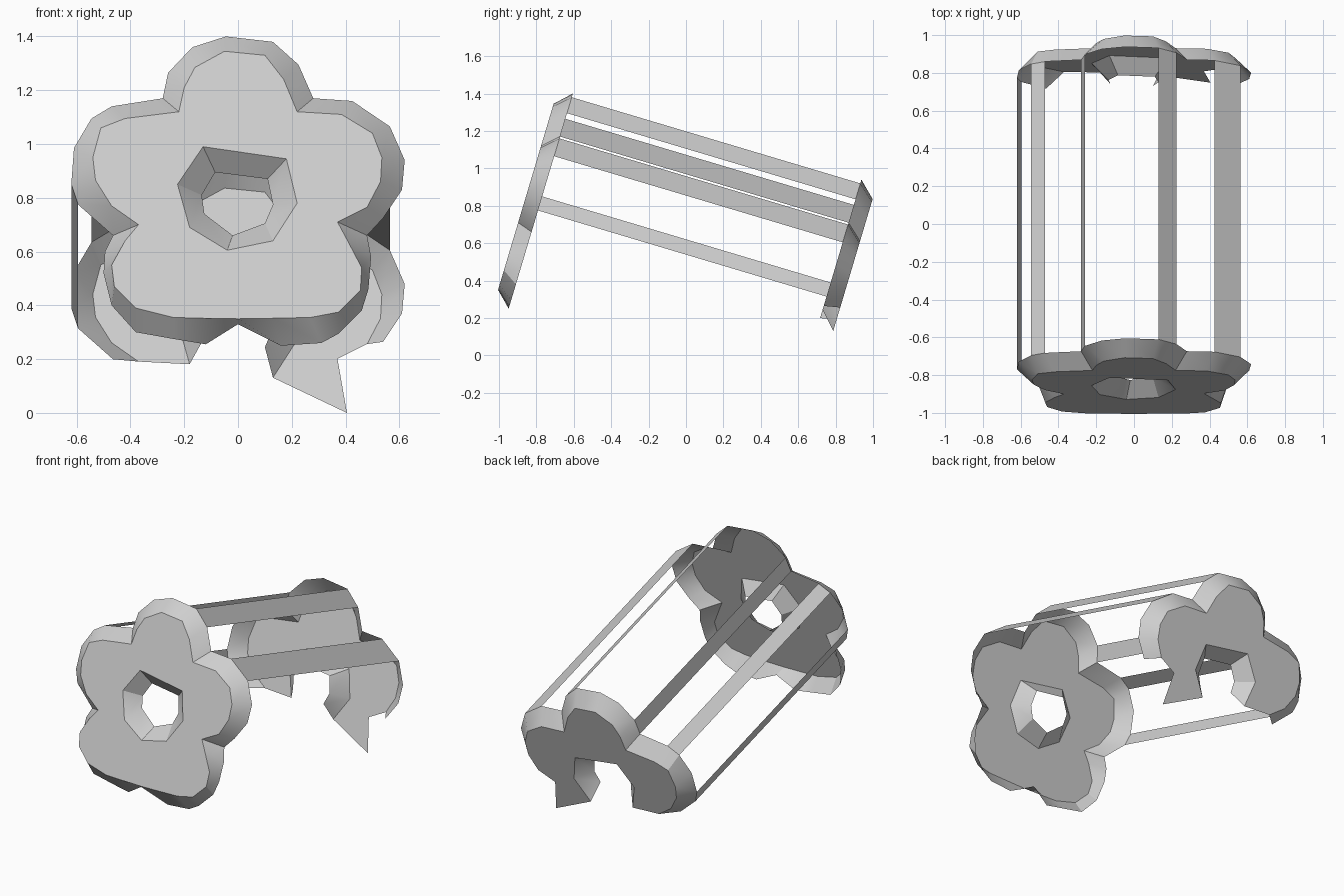
import bpy, bmesh, math

if "Cube" in bpy.data.objects:
    bpy.data.objects.remove(bpy.data.objects["Cube"])

# The whole frame leans about the x axis
S = 0.286
C = math.sqrt(1 - S * S)
FRONT_FACE, FRONT_RIM, BACK_RIM, BACK_FACE = -1.063, -0.98, 0.63, 0.717

# Flower outline, clockwise from the upper left notch: face x, z, flared rim x, z
OUTLINE = [
    (-.22, 1.12, -.28, 1.17), (-.20, 1.21, -.26, 1.265), (-.16, 1.285, -.17, 1.36),
    (-.05, 1.345, -.045, 1.40), (.10, 1.33, .13, 1.38), (.17, 1.24, .225, 1.295),
    (.22, 1.12, .28, 1.17), (.385, 1.11, .425, 1.16), (.50, 1.04, .565, 1.065),
    (.535, .95, .62, .94), (.53, .86, .61, .83), (.48, .765, .54, .725),
    (.37, .71, .48, .66), (.405, .645, .495, .58), (.46, .54, .485, .46),
    (.455, .455, .46, .38), (.375, .375, .375, .295), (.27, .355, .31, .26),
    (.13, .352, .16, .25), (0, .35, 0, .33), (-.13, .352, -.12, .255),
    (-.24, .355, -.24, .275), (-.38, .39, -.38, .30), (-.46, .47, -.47, .40),
    (-.47, .55, -.50, .52), (-.42, .64, -.495, .60), (-.37, .70, -.465, .66),
    (-.47, .77, -.595, .775), (-.53, .865, -.62, .85), (-.54, .95, -.61, .985),
    (-.51, 1.06, -.545, 1.095), (-.42, 1.095, -.47, 1.14)]
# Tapered centre hole, clockwise from lower left: outer x, z, inner x, z
HOLE = [
    (-.18, .69, -.125, .74), (-.225, .85, -.135, .81), (-.13, .99, -.085, .895),
    (.18, .945, .11, .87), (.22, .78, .13, .775), (.13, .64, .10, .705),
    (-.04, .605, -.02, .66)]
SPIKE = (.405, .509)
N = len(OUTLINE)
UPPER = [(26 + i) % N for i in range(19)]   # left notch, over the top, right notch
LOWER = list(range(12, 27))

grey = bpy.data.materials.new("light_grey")
grey.diffuse_color = (.62, .62, .62, 1)
grey.use_nodes = True
grey.node_tree.nodes["Principled BSDF"].inputs["Base Color"].default_value = grey.diffuse_color


def place(x, z, w_read, w):
    """Slide a point given on plane w_read along the axis to plane w."""
    v = (z + S * w_read) / C
    return (x, S * v + C * w, C * v - S * w)


def finish(name, bm):
    mesh = bpy.data.meshes.new(name)
    bm.to_mesh(mesh)
    bm.free()
    mesh.materials.append(grey)
    obj = bpy.data.objects.new(name, mesh)
    bpy.context.collection.objects.link(obj)
    bpy.ops.object.select_all(action='DESELECT')
    obj.select_set(True)
    bpy.context.view_layer.objects.active = obj
    bpy.ops.object.shade_smooth_by_angle(angle=math.radians(30))


def flower(name, w_face, w_rim, whole):
    """Open pan: flat flower face, flared rim and hole walls."""
    bm = bmesh.new()

    def pair(p):
        return (bm.verts.new(place(p[0], p[1], FRONT_FACE, w_face)),
                bm.verts.new(place(p[2], p[3], FRONT_RIM, w_rim)))

    out = [pair(p) for p in OUTLINE]
    hole = [pair(p) for p in HOLE]
    top = [out[i][0] for i in UPPER]
    arch = [hole[i][0] for i in range(5, -1, -1)]
    if whole:
        bm.faces.new(top + arch)
        bm.faces.new([out[i][0] for i in LOWER] + [hole[i][0] for i in (0, 6, 5)])
        rim = [(i, (i + 1) % N) for i in range(N)]
        walls = [(i, (i + 1) % 7) for i in range(7)]
    else:
        # broken plate: lower part missing, one pointed fragment remains
        spike = bm.verts.new(place(*SPIKE, FRONT_FACE, w_face))
        bm.faces.new(top + [spike] + arch)
        rim = list(zip(UPPER[:-2], UPPER[1:-1]))
        walls = [(i, i + 1) for i in range(5)]
    for i, j in rim:
        bm.faces.new((out[j][0], out[i][0], out[i][1], out[j][1]))
    for i, j in walls:
        bm.faces.new((hole[i][0], hole[j][0], hole[j][1], hole[i][1]))
    if whole:
        bmesh.ops.reverse_faces(bm, faces=bm.faces[:])
    bmesh.ops.delete(bm, geom=[v for v in bm.verts if not v.link_faces], context='VERTS')
    bmesh.ops.triangulate(bm, faces=[f for f in bm.faces if len(f.verts) > 4])
    finish(name, bm)


flower("front_flower", FRONT_FACE, FRONT_RIM, True)
flower("back_flower", BACK_FACE, BACK_RIM, False)

# One thin strip per petal joins the two rims
for name, i in (("top_strip", 4), ("right_strip", 7), ("left_strip", 27),
                ("upper_left_strip", 30), ("top_left_strip", 0)):
    a, b = OUTLINE[i][2:], OUTLINE[i + 1][2:]
    bm = bmesh.new()
    bm.faces.new([bm.verts.new(place(*p, FRONT_RIM, w)) for p, w in (
        (a, FRONT_RIM), (b, FRONT_RIM), (b, BACK_RIM), (a, BACK_RIM))])
    finish(name, bm)
